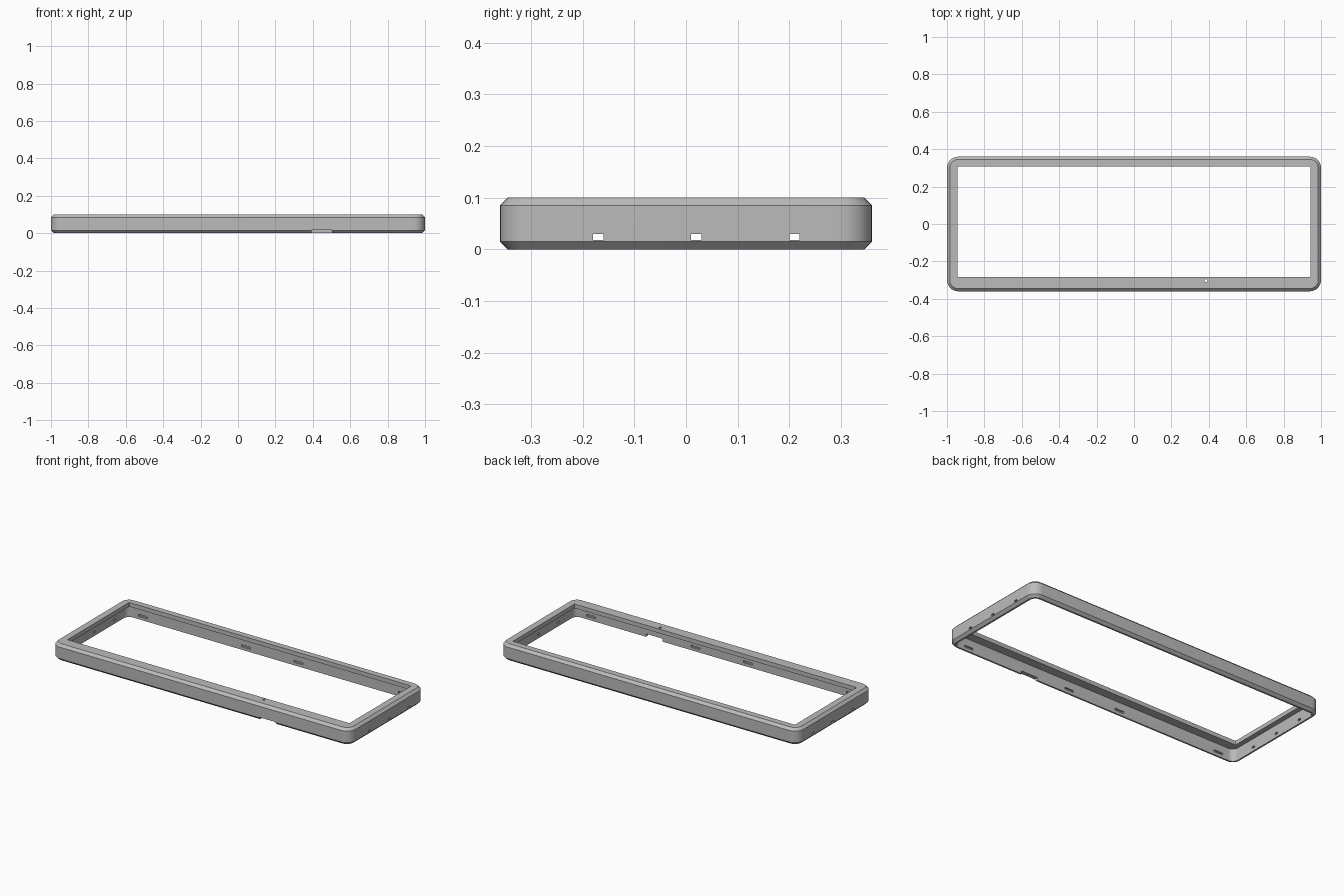
import bpy, bmesh, math
from mathutils import Matrix

cube = bpy.data.objects.get("Cube")
if cube:
    bpy.data.objects.remove(cube, do_unlink=True)

grey = bpy.data.materials.new("plain grey")
grey.use_nodes = True
grey.diffuse_color = (0.5, 0.5, 0.5, 1)
grey.node_tree.nodes["Principled BSDF"].inputs["Base Color"].default_value = (0.5, 0.5, 0.5, 1)

HALF_X, HALF_Y, HEIGHT = 1.0, 0.36, 0.1
RADIUS, BEVEL, WALL, LIP = 0.06, 0.015, 0.025, 0.025
STEPS = 8


def make_object(name, bm):
    bmesh.ops.recalc_face_normals(bm, faces=bm.faces)
    mesh = bpy.data.meshes.new(name)
    bm.to_mesh(mesh)
    bm.free()
    mesh.materials.append(grey)
    obj = bpy.data.objects.new(name, mesh)
    bpy.context.collection.objects.link(obj)
    return obj


def ring(bm, x, front, back, radius, z):
    """Rounded rectangle of vertices, counter-clockwise."""
    verts = []
    corners = [(x, back), (-x, back), (-x, front), (x, front)]
    for i, (cx, cy) in enumerate(corners):
        ox = cx - math.copysign(radius, cx)
        oy = cy - math.copysign(radius, cy)
        for s in range(STEPS + 1):
            a = math.pi / 2 * (i + s / STEPS)
            verts.append(bm.verts.new((ox + radius * math.cos(a), oy + radius * math.sin(a), z)))
    return verts


def inset_ring(bm, d, z):
    return ring(bm, HALF_X - d, d - HALF_Y, HALF_Y - d, RADIUS - d, z)


# Bezel: outer shell, offset window opening, and hollow underside
bm = bmesh.new()
loops = [
    inset_ring(bm, BEVEL, 0),
    inset_ring(bm, 0, BEVEL),
    inset_ring(bm, 0, HEIGHT - BEVEL),
    inset_ring(bm, BEVEL, HEIGHT),
    ring(bm, 0.945, -0.283, 0.308, 0.004, HEIGHT),
    ring(bm, 0.945, -0.283, 0.308, 0.004, HEIGHT - LIP),
    inset_ring(bm, WALL, HEIGHT - LIP),
    inset_ring(bm, WALL, 0),
]
for a, b in zip(loops, loops[1:] + loops[:1]):
    for i in range(len(a)):
        j = (i + 1) % len(a)
        bm.faces.new((a[i], a[j], b[j], b[i]))
frame = make_object("bezel_frame", bm)


def add_box(bm, centre, size):
    bmesh.ops.create_cube(bm, size=1, matrix=Matrix.Translation(centre) @ Matrix.Diagonal((*size, 1)))


# Cutters: cable notch, pinhole, and clip slots inside the walls
bm = bmesh.new()
add_box(bm, (0.447, -0.35, 0.005), (0.11, 0.08, 0.026))
bmesh.ops.create_cone(bm, cap_ends=True, segments=16, radius1=0.008, radius2=0.008,
                      depth=0.1, matrix=Matrix.Translation((0.385, -0.303, 0.09)))
for side in (-1, 1):
    for x in (-0.87, -0.18, 0.17, 0.87):
        add_box(bm, (x, side * (HALF_Y - WALL), 0.024), (0.06, 0.02, 0.012))
    for y in (-0.17, 0.02, 0.21):
        add_box(bm, (side * (HALF_X - WALL), y, 0.024), (0.09, 0.02, 0.012))
cutter = make_object("opening_cutter", bm)
cutter.hide_render = True
cutter.hide_set(True)

cut = frame.modifiers.new("openings", "BOOLEAN")
cut.operation = "DIFFERENCE"
cut.solver = "EXACT"
cut.object = cutter

# Apply the cut, then smooth only the rounded corners
bpy.context.view_layer.objects.active = frame
frame.select_set(True)
bpy.ops.object.modifier_apply(modifier=cut.name)
bpy.data.objects.remove(cutter, do_unlink=True)
bpy.ops.object.shade_smooth_by_angle(angle=math.radians(25))
